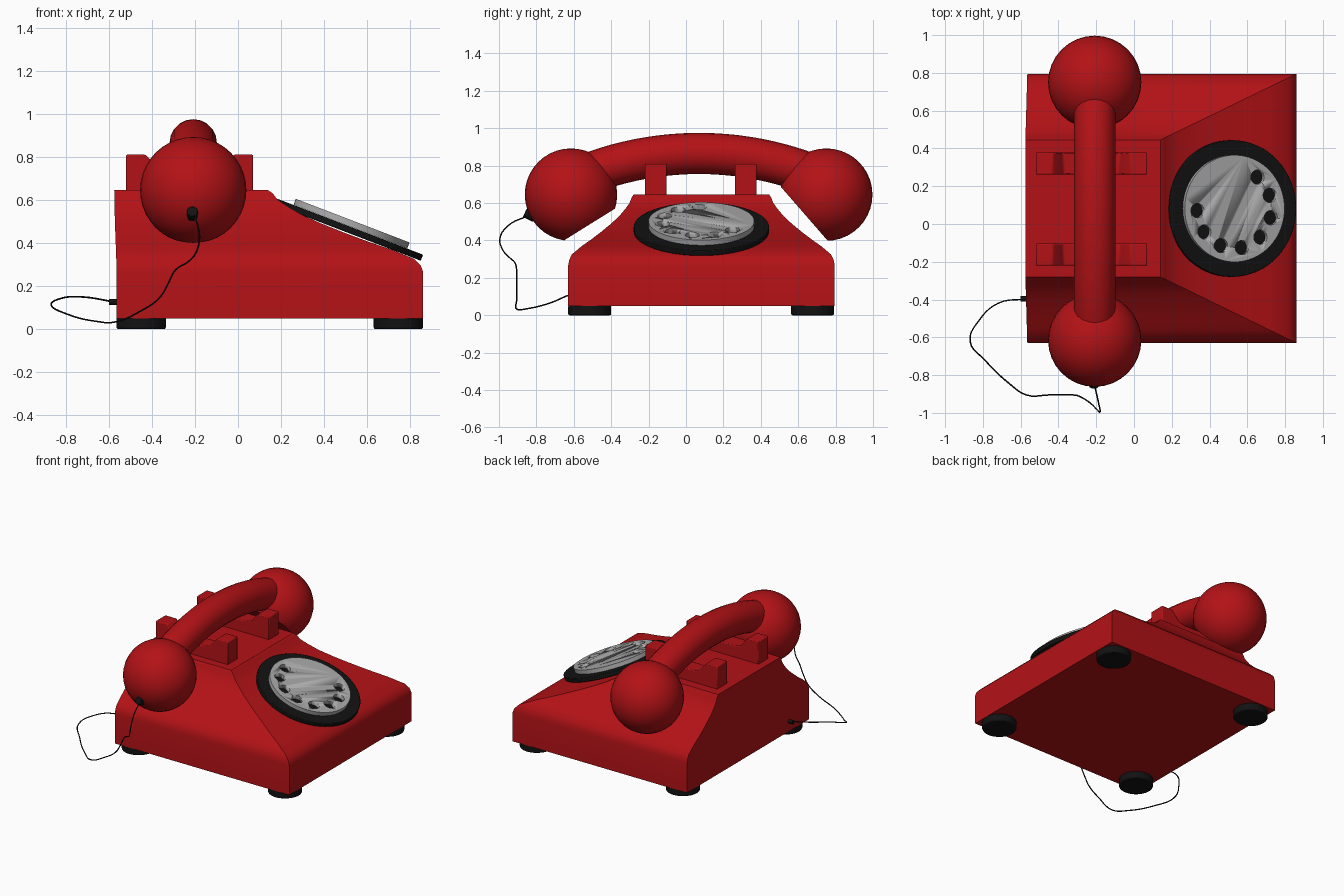
import bpy, bmesh
from math import radians, cos, sin, asin
from mathutils import Vector, Matrix

if "Cube" in bpy.data.objects:
    bpy.data.objects.remove(bpy.data.objects["Cube"])


def material(name, rgb):
    m = bpy.data.materials.new(name)
    m.diffuse_color = (*rgb, 1)
    m.use_nodes = True
    m.node_tree.nodes["Principled BSDF"].inputs["Base Color"].default_value = m.diffuse_color
    return m


RED = material("red_plastic", (0.45, 0.006, 0.008))
BLACK = material("black_rubber", (0.006, 0.006, 0.006))
GREY = material("dial_grey", (0.4, 0.4, 0.4))


def finish(bm, name, mat, bevel=0, angle=30):
    bmesh.ops.recalc_face_normals(bm, faces=bm.faces)
    me = bpy.data.meshes.new(name)
    bm.to_mesh(me)
    bm.free()
    ob = bpy.data.objects.new(name, me)
    bpy.context.collection.objects.link(ob)
    me.materials.append(mat)
    if bevel:
        b = ob.modifiers.new("soft_edge", 'BEVEL')
        b.width, b.segments, b.limit_method = bevel, 2, 'ANGLE'
    bpy.ops.object.select_all(action='DESELECT')
    ob.select_set(True)
    bpy.context.view_layer.objects.active = ob
    bpy.ops.object.shade_smooth_by_angle(angle=radians(angle))
    return ob


def cylinder(name, mat, r, h, matrix, bevel=0, segs=48):
    bm = bmesh.new()
    bmesh.ops.create_cone(bm, cap_ends=True, segments=segs, radius1=r, radius2=r,
                          depth=h, matrix=matrix)
    return finish(bm, name, mat, bevel)


def tube(name, mat, pts, r, res=6, sides=4):
    cu = bpy.data.curves.new(name, 'CURVE')
    cu.dimensions, cu.bevel_depth = '3D', r
    cu.bevel_resolution, cu.resolution_u, cu.use_fill_caps = sides, res, True
    sp = cu.splines.new('BEZIER')
    sp.bezier_points.add(len(pts) - 1)
    for bp, p in zip(sp.bezier_points, pts):
        bp.co = p
        bp.handle_left_type = bp.handle_right_type = 'AUTO'
    ob = bpy.data.objects.new(name, cu)
    bpy.context.collection.objects.link(ob)
    cu.materials.append(mat)
    bpy.ops.object.select_all(action='DESELECT')
    ob.select_set(True)
    bpy.context.view_layer.objects.active = ob
    bpy.ops.object.convert(target='MESH')
    bpy.ops.object.shade_smooth_by_angle(angle=radians(40))


# Body: rectangular rings lofted along a flared profile (t = spread, z)
profile = [(1, .05), (1, .265), (.985, .295), (.945, .325), (.8, .368), (.65, .405),
           (.5, .445), (.35, .488), (.22, .53), (.12, .572), (.06, .602), (.03, .63), (0, .645)]
bm = bmesh.new()
rings = []
for t, z in profile:
    x0 = -.575 + .01 * t
    x1, y0, y1 = .14 + .72 * t, -.28 - .35 * t, .445 + .35 * t
    rings.append([bm.verts.new((x, y, z)) for x, y in ((x0, y0), (x1, y0), (x1, y1), (x0, y1))])
for a, b in zip(rings, rings[1:]):
    for i in range(4):
        j = (i + 1) % 4
        bm.faces.new((a[i], a[j], b[j], b[i]))
bm.faces.new(rings[0])
bm.faces.new(rings[-1])
finish(bm, "body", RED)

# Feet
for x in (-.45, .745):
    for y in (-.515, .677):
        cylinder("foot", BLACK, .115, .055, Matrix.Translation((x, y, .0275)), .008)

# Dial: tilted black ring plate and grey finger wheel with eight holes
tilt = Matrix.Translation((.522, .082, .475)) @ Matrix.Rotation(radians(21), 4, 'Y')
cylinder("dial_plate", BLACK, .362, .03, tilt @ Matrix.Translation((0, 0, -.015)), .004, 64)
wheel = cylinder("finger_wheel", GREY, .283, .03, tilt @ Matrix.Translation((0, 0, .0155)), 0, 64)
bm = bmesh.new()
for i in range(8):
    a = radians(52 - 32.7 * i)
    bmesh.ops.create_cone(bm, cap_ends=True, segments=24, radius1=.038, radius2=.038, depth=.2,
                          matrix=tilt @ Matrix.Translation((.211 * cos(a), .211 * sin(a), .06)))
cutter = finish(bm, "hole_cutter", BLACK)
cutter.hide_render = True
mod = wheel.modifiers.new("holes", 'BOOLEAN')
mod.object, mod.operation, mod.solver = cutter, 'DIFFERENCE', 'EXACT'
bpy.context.view_layer.objects.active = wheel
bpy.ops.object.modifier_apply(modifier=mod.name)
bpy.data.objects.remove(cutter)
wheel.data.materials.clear()
wheel.data.materials.append(GREY)
for p in wheel.data.polygons:
    p.material_index = 0

# Cradle rests: notched profile mirrored about its middle, extruded in y
half = [(.295, .63), (.295, .81), (.205, .81), (.185, .79), (.15, .742), (.1, .73)]
outline = [(-.225 - x, z) for x, z in half] + [(-.225 + x, z) for x, z in reversed(half)]
for y in (-.22, .262):
    bm = bmesh.new()
    f = bm.faces.new([bm.verts.new((x, y, z)) for x, z in outline])
    ext = bmesh.ops.extrude_face_region(bm, geom=[f])
    bmesh.ops.translate(bm, vec=(0, .116, 0),
                        verts=[v for v in ext['geom'] if isinstance(v, bmesh.types.BMVert)])
    finish(bm, "cradle_rest", RED, .006)

# Handset grip: shallow arc
HX, HY, R = -.208, .07, 1.68
span = asin(.63 / R)
grip = [(HX, HY + R * sin(span * k / 5), .865 - R * (1 - cos(span * k / 5))) for k in range(-5, 6)]
tube("handset_grip", RED, grip, .11, 4, 8)

# Ear and mouth pieces: spheres sliced flat on the inner lower side
for name, y, normal, d in (("mouthpiece", -.615, (0, .53, -.85), .188),
                           ("earpiece", .75, (0, -.755, -.656), .156)):
    bm = bmesh.new()
    c = Vector((HX, y, .645))
    n = Vector(normal).normalized()
    bmesh.ops.create_uvsphere(bm, u_segments=32, v_segments=20, radius=.247,
                              matrix=Matrix.Translation(c))
    cut = bmesh.ops.bisect_plane(bm, geom=bm.verts[:] + bm.edges[:] + bm.faces[:],
                                 plane_co=c + n * d, plane_no=n, clear_outer=True)
    bmesh.ops.edgeloop_fill(bm, edges=[e for e in cut['geom_cut'] if isinstance(e, bmesh.types.BMEdge)])
    finish(bm, name, RED)

# Cord with a plug at each end
cord = [(-.21, -.85, .53), (-.187, -.95, .48), (-.18, -.995, .41), (-.198, -.98, .35),
        (-.235, -.945, .31), (-.29, -.912, .275), (-.325, -.905, .21), (-.365, -.905, .145),
        (-.45, -.905, .085), (-.57, -.905, .033), (-.66, -.845, .036), (-.79, -.72, .068),
        (-.868, -.62, .11), (-.82, -.51, .143), (-.72, -.42, .149), (-.57, -.396, .125)]
tube("cord", BLACK, cord, .004, 5, 1)
cylinder("handset_plug", BLACK, .025, .06, Matrix.Translation((-.212, -.835, .535))
         @ Matrix.Rotation(radians(65), 4, 'X'), .004, 20)
cylinder("body_plug", BLACK, .014, .05, Matrix.Translation((-.575, -.396, .125))
         @ Matrix.Rotation(radians(90), 4, 'Y'), 0, 16)
